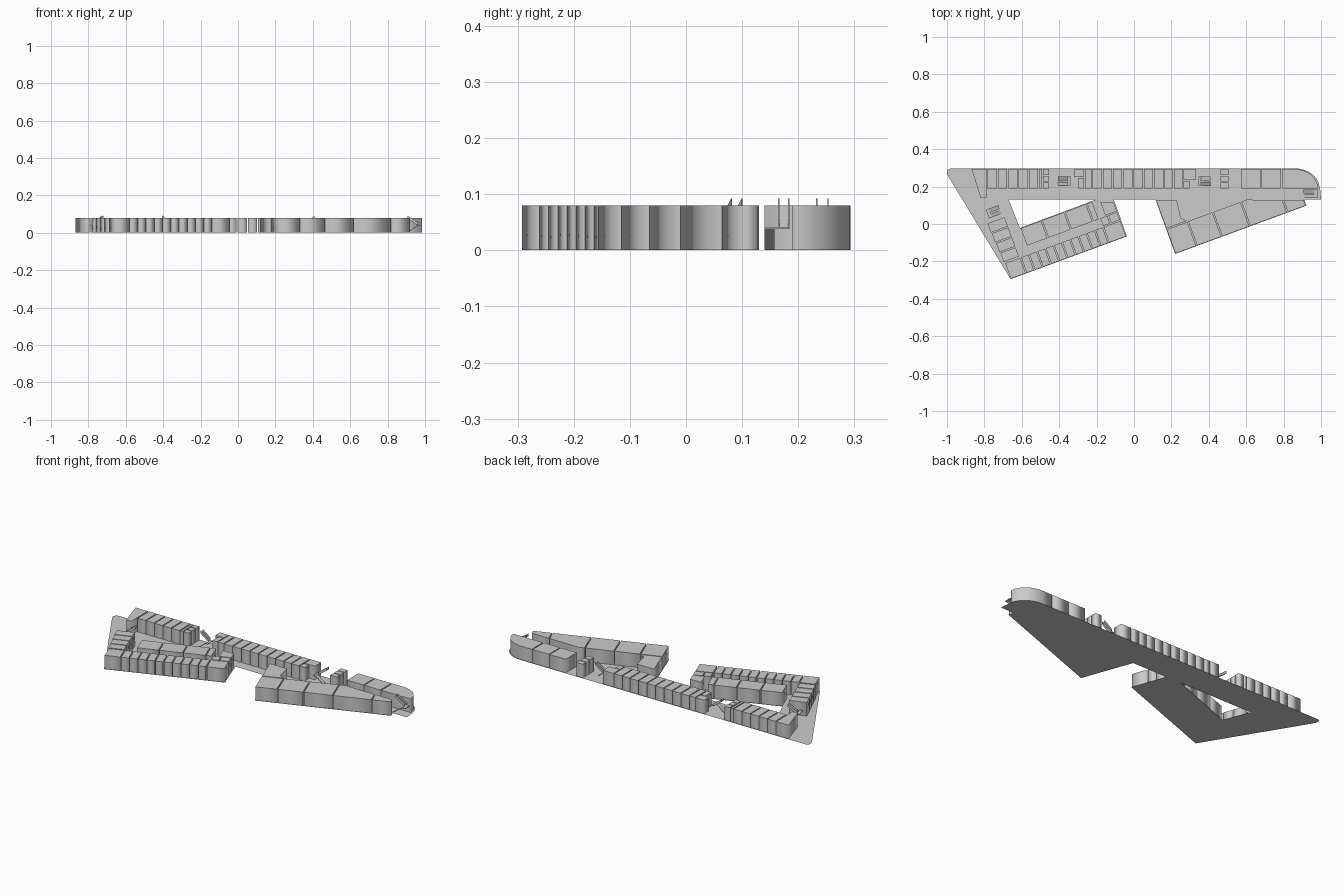
import bpy, bmesh
from math import cos, sin, pi, radians
from mathutils.geometry import tessellate_polygon
from mathutils import Vector

if "Cube" in bpy.data.objects:
    bpy.data.objects.remove(bpy.data.objects["Cube"])

H = 0.08       # storey height
G = 0.003      # half gap between neighbouring rooms


def frame(ox, oy, deg):
    """Local plan axes -> world plan coordinates."""
    c, s = cos(radians(deg)), sin(radians(deg))
    return lambda u, v: (ox + u * c - v * s, oy + u * s + v * c)


BAR = frame(0, 0, 0)
WEST = frame(-0.66, -0.295, 20.2)
EAST = frame(0.22, -0.16, 20.2)


def rect(u0, u1, v0, v1):
    return [(u0 + G, v0), (u1 - G, v0), (u1 - G, v1), (u0 + G, v1)]


def finish(name, bm, soft=True):
    """Sides shade smoothly around each room, roof outline stays sharp."""
    bmesh.ops.recalc_face_normals(bm, faces=bm.faces)
    if soft:
        for f in bm.faces:
            f.smooth = True
        for e in bm.edges:
            if abs(e.verts[0].co.z - e.verts[1].co.z) < 1e-5:
                e.smooth = False
    me = bpy.data.meshes.new(name)
    bm.to_mesh(me)
    bm.free()
    ob = bpy.data.objects.new(name, me)
    bpy.context.collection.objects.link(ob)
    return ob


def rooms(name, fr, plans, z0=0.0005, z1=H):
    """Extrude each plan outline into a closed block."""
    bm = bmesh.new()
    for plan in plans:
        lo = [bm.verts.new((*fr(u, v), z0)) for u, v in plan]
        hi = [bm.verts.new((*fr(u, v), z1)) for u, v in plan]
        bm.faces.new(lo[::-1])
        bm.faces.new(hi)
        for i in range(len(plan)):
            j = (i + 1) % len(plan)
            bm.faces.new((lo[i], lo[j], hi[j], hi[i]))
    return finish(name, bm)


def row(cuts, v0, v1):
    return [rect(a, b, v0, v1) for a, b in zip(cuts, cuts[1:])]


def stair(name, fr, u0, u1, v0, w):
    """Two opposed flights with a half landing and thin side rails."""
    bm = bmesh.new()

    def ramp(ua, za, ub, zb, va, vb, t):
        ring = [(ua, va, za), (ub, va, zb), (ub, vb, zb), (ua, vb, za)]
        lo = [bm.verts.new((*fr(u, v), max(z, 0.0005))) for u, v, z in ring]
        hi = [bm.verts.new((*fr(u, v), z + t)) for u, v, z in ring]
        bm.faces.new(lo[::-1])
        bm.faces.new(hi)
        for i in range(4):
            j = (i + 1) % 4
            bm.faces.new((lo[i], lo[j], hi[j], hi[i]))

    um = u1 - 0.22 * (u1 - u0)
    ramp(u0, 0, um, 0.038, v0, v0 + w, 0.004)
    ramp(um, 0.038, u1, 0.038, v0, v0 + 2.4 * w, 0.004)
    ramp(um, 0.038, u0, 0.076, v0 + 1.4 * w, v0 + 2.4 * w, 0.004)
    for v in (v0 + 1.4 * w, v0 + 2.4 * w):
        ramp(um, 0.038, u0, 0.076, v - 0.001, v + 0.001, 0.016)
    finish(name, bm, False)


def arc(rx, ry, n=12):
    return [(0.86 + rx * cos(pi / 2 * i / n), 0.19 + ry * sin(pi / 2 * i / n))
            for i in range(n + 1)]


# Thin floor sheet with triangular courtyard opening
outer = [(1.0, 0.13), (0.995, 0.19)] + arc(0.132, 0.107)[1:] + [
    (-0.98, 0.297), (-0.996, 0.29), (-1.0, 0.272), (-0.99, 0.25),
    WEST(0, 0), WEST(0.663, 0), (-0.108, 0.13), (0.115, 0.13),
    EAST(0, 0), EAST(0.748, 0), (0.91, 0.13)]
hole = [(-0.67, 0.13), (-0.61, -0.022), (-0.205, 0.13)]
loops = [[Vector((x, y, 0)) for x, y in lp] for lp in (outer, hole)]
bm = bmesh.new()
vs = [bm.verts.new(p) for lp in loops for p in lp]
for tri in tessellate_polygon(loops):
    bm.faces.new([vs[i] for i in tri])
floor = finish("floor_sheet", bm, False)

# Long north bar: three runs of rooms
Y0, Y1 = 0.19, 0.293
slant = [(-0.868, Y1), (-0.82, 0.14), (-0.788, 0.14), (-0.788, Y1)]
rooms("north_rooms_west", BAR,
      [slant] + row([-0.785, -0.73, -0.675, -0.62, -0.565, -0.51, -0.49], Y0, Y1)
      + [rect(-0.49, -0.452, Y0 + 0.036 * i, Y0 + 0.036 * i + 0.031) for i in range(3)])
mid = [-0.265, -0.225] + [-0.17 + 0.055 * i for i in range(7)] + [0.21, 0.262]
rooms("north_rooms_middle", BAR,
      row(mid, Y0, Y1)
      + [rect(-0.325, -0.265, 0.25, Y1), rect(-0.3, -0.265, Y0, 0.245),
         rect(0.262, 0.335, 0.235, Y1), rect(0.262, 0.3, Y0, 0.23)])
rooms("north_service_rooms", BAR,
      [rect(0.46, 0.507, Y0 + 0.036 * i, Y0 + 0.036 * i + 0.031) for i in range(3)])
rooms("north_rooms_east", BAR,
      row([0.57, 0.68, 0.79], Y0, Y1) + [arc(0.123, 0.103) + [(0.793, Y1), (0.793, Y0)]])

# West wing: outer row, inner row, end rooms and slanted side column
rooms("west_outer_rooms", WEST,
      row([0, 0.09] + [0.09 + 0.047 * i for i in range(1, 11)] + [0.661], 0.002, 0.09))
rooms("west_inner_rooms", WEST, row([0.142, 0.264, 0.395, 0.52, 0.555], 0.138, 0.237))
rooms("west_end_rooms", WEST,
      [[(0.593, 0.145), (0.659, 0.145), (0.659, 0.198), (0.593, 0.222)],
       rect(0.56, 0.605, 0.096, 0.14), rect(0.605, 0.661, 0.096, 0.14)])
side = [0.096, 0.153, 0.21, 0.267, 0.325]
rooms("west_side_rooms", WEST,
      [rect(-0.06 * a, 0.087, a + G, b - G) for a, b in zip(side, side[1:])])

# East wing: tapering row cut off along the corridor line
rooms("east_rooms", EAST, [
    rect(0, 0.123, 0.002, 0.138),
    [(0.003, 0.144), (0.12, 0.144), (0.095, 0.17), (0.107, 0.265), (0.003, 0.304)],
    rect(0.123, 0.266, 0.002, 0.14),
    rect(0.266, 0.426, 0.002, 0.14),
    [(0.429, 0.002), (0.637, 0.002), (0.637, 0.073), (0.459, 0.14), (0.429, 0.14)],
    [(0.643, 0.002), (0.745, 0.002), (0.745, 0.033), (0.643, 0.071)]])

# Staircases
stair("stair_west", BAR, -0.405, -0.34, 0.205, 0.02)
stair("stair_middle", BAR, 0.41, 0.345, 0.205, 0.02)
stair("stair_east", BAR, 0.905, 0.98, 0.14, 0.018)
stair("stair_wing", WEST, 0.075, 0.005, 0.345, 0.02)
